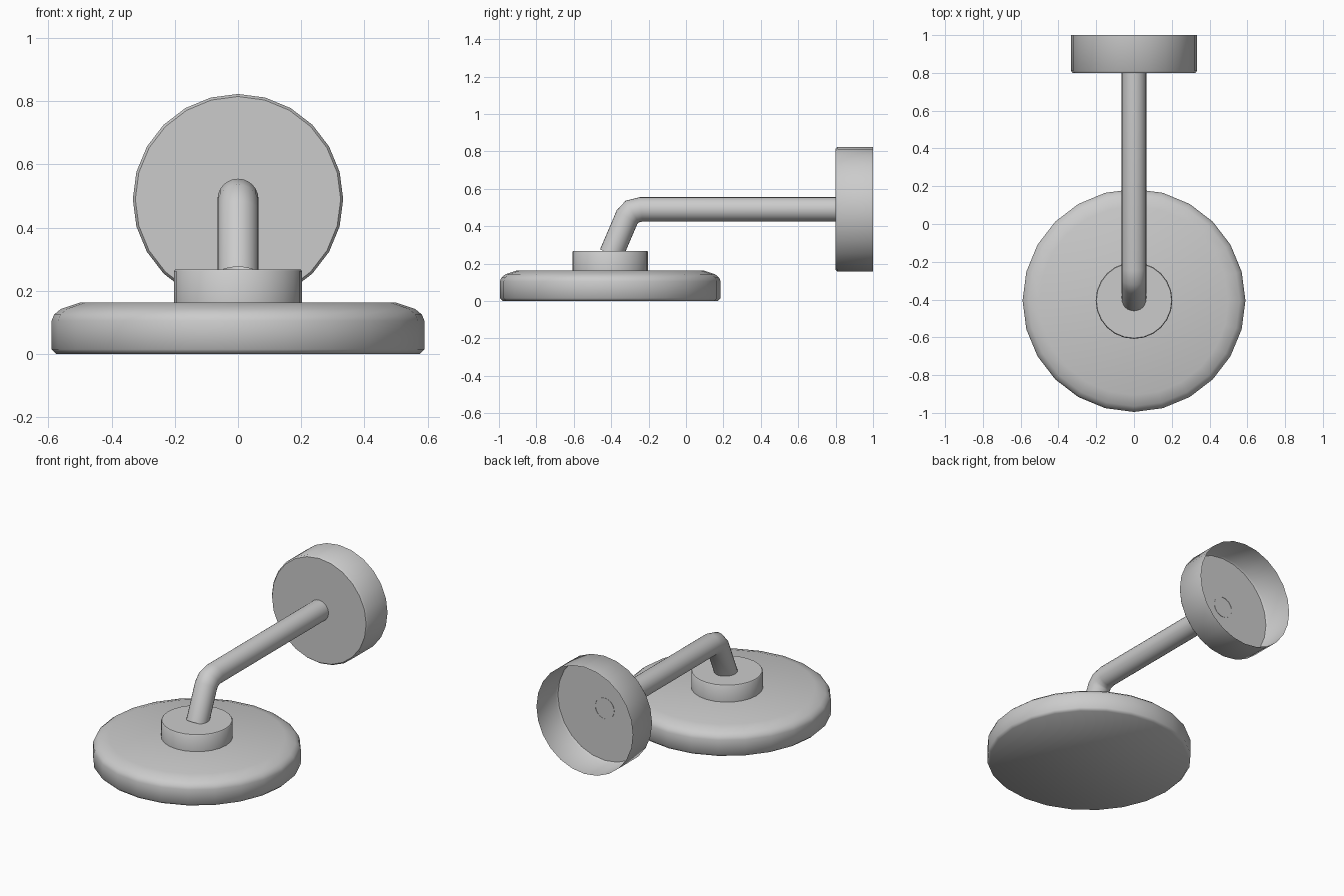
import bpy, bmesh, math
from mathutils import Vector, Matrix

cube = bpy.data.objects.get("Cube")
if cube:
    bpy.data.objects.remove(cube, do_unlink=True)

SIDES = 24
HEAD_Y = -0.405
ARM_Z = 0.49

metal = bpy.data.materials.new("grey metal")
metal.use_nodes = True
GREY = (0.6, 0.6, 0.6, 1)
metal.diffuse_color = GREY
metal.node_tree.nodes["Principled BSDF"].inputs["Base Color"].default_value = GREY


def finish(name, bm, angle):
    bmesh.ops.recalc_face_normals(bm, faces=bm.faces)
    mesh = bpy.data.meshes.new(name)
    bm.to_mesh(mesh)
    bm.free()
    mesh.materials.append(metal)
    obj = bpy.data.objects.new(name, mesh)
    bpy.context.collection.objects.link(obj)
    bpy.ops.object.select_all(action='DESELECT')
    obj.select_set(True)
    bpy.context.view_layer.objects.active = obj
    bpy.ops.object.shade_smooth_by_angle(angle=math.radians(angle))
    return obj


def skin(bm, rings, cap_start=False, cap_end=False):
    """Bridge successive rings of points with quads."""
    loops = [[bm.verts.new(p) for p in ring] for ring in rings]
    for a, b in zip(loops, loops[1:]):
        for i in range(len(a)):
            j = (i + 1) % len(a)
            bm.faces.new((a[i], a[j], b[j], b[i]))
    if cap_start:
        bm.faces.new(loops[0])
    if cap_end:
        bm.faces.new(loops[-1])


def turned(name, profile, place, cap_start=True, cap_end=True, angle=50):
    """Turn a (radius, height) profile about z, then place it."""
    bm = bmesh.new()
    steps = [math.tau * i / SIDES for i in range(SIDES)]
    rings = [[place @ Vector((r * math.cos(t), r * math.sin(t), h)) for t in steps]
             for r, h in profile]
    skin(bm, rings, cap_start, cap_end)
    return finish(name, bm, angle)


# Spray head with a rounded upper rim
on_head = Matrix.Translation((0, HEAD_Y, 0))
turned("shower_head",
       [(0.575, 0), (0.59, 0.015), (0.59, 0.105), (0.582, 0.125),
        (0.56, 0.143), (0.5, 0.163)], on_head)

# Collar joining head and arm
turned("collar", [(0.203, 0.16), (0.203, 0.262), (0.199, 0.267)], on_head,
       cap_start=False, angle=40)

# Wall mount: a thin cup, open towards the wall
on_wall = Matrix.Translation((0, 1, ARM_Z)) @ Matrix.Rotation(math.pi / 2, 4, 'X')
turned("wall_mount", [(0.333, 0), (0.333, 0.19), (0.325, 0.2)], on_wall,
       cap_start=False)

# Bent arm: mitred rings along a path in the y-z plane
path = [Vector((0, y, z)) for y, z in
        [(-0.4, 0.25), (-0.315, 0.449), (-0.288, 0.478), (-0.24, ARM_Z), (0.802, ARM_Z)]]
dirs = [(b - a).normalized() for a, b in zip(path, path[1:])]
rings = []
for i, p in enumerate(path):
    before, after = dirs[max(i - 1, 0)], dirs[min(i, len(dirs) - 1)]
    along = (before + after).normalized()
    across = Vector((0, -along.z, along.y)) * (0.065 / along.dot(after))
    rings.append([p + Vector((0.065 * math.cos(t), 0, 0)) + across * math.sin(t)
                  for t in (math.tau * k / SIDES for k in range(SIDES))])
bm = bmesh.new()
skin(bm, rings)
finish("arm", bm, 60)
